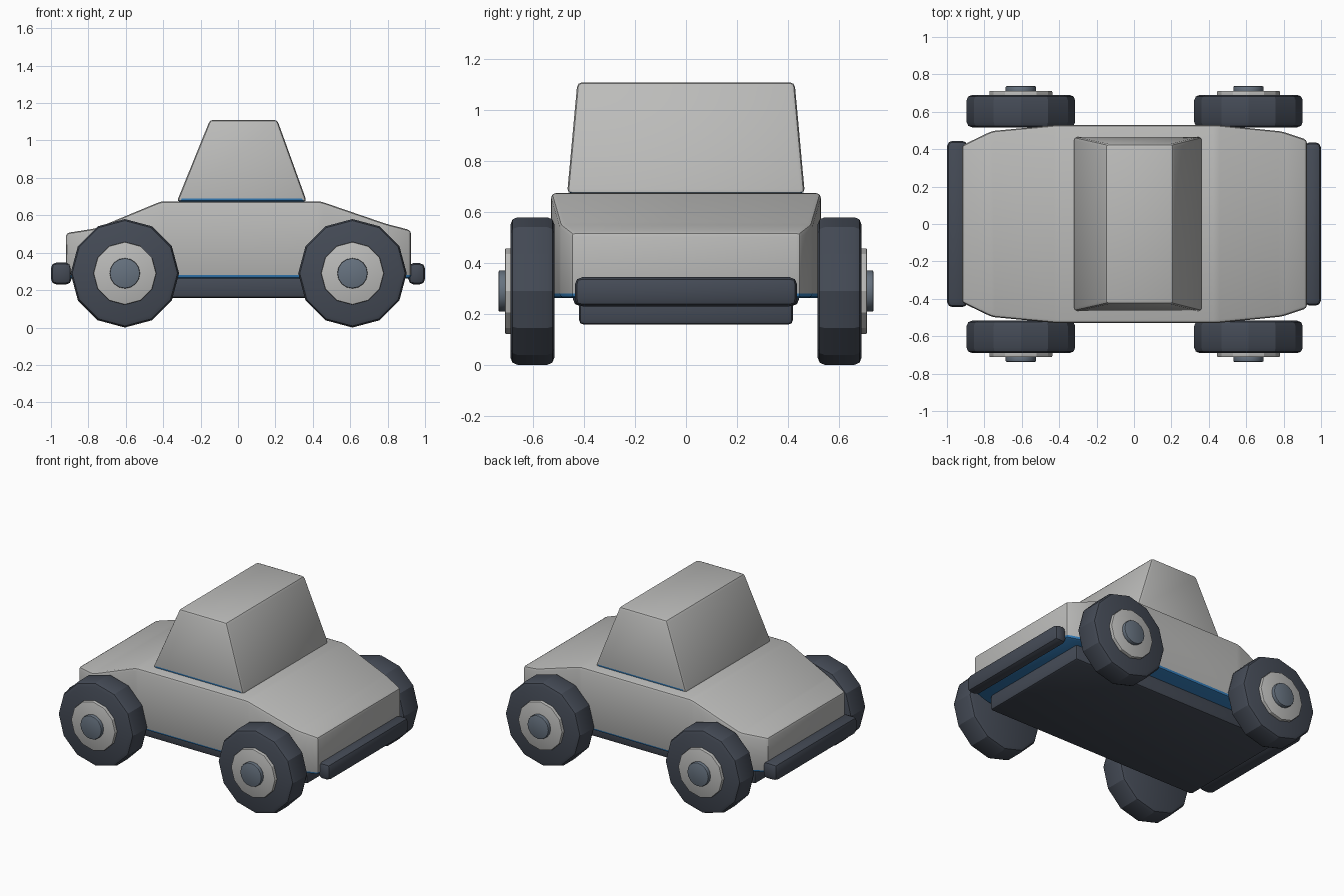
import bpy, bmesh, math

if "Cube" in bpy.data.objects:
    bpy.data.objects.remove(bpy.data.objects["Cube"])


def material(name, color):
    m = bpy.data.materials.new(name)
    m.diffuse_color = (*color, 1)
    m.use_nodes = True
    m.node_tree.nodes["Principled BSDF"].inputs["Base Color"].default_value = m.diffuse_color
    return m


GREY = material("light grey", (0.50, 0.50, 0.49))
DARK = material("dark slate", (0.058, 0.069, 0.092))
STEEL = material("steel slate", (0.135, 0.17, 0.215))
BLUE = material("underside blue", (0.035, 0.21, 0.50))


def finish(name, bm, mat, bevel, segments=2, under=None):
    """Bevel every real edge, colour it, optionally recolour downward faces."""
    bmesh.ops.recalc_face_normals(bm, faces=bm.faces)
    edges = [e for e in bm.edges if e.calc_face_angle(0) > math.radians(2)]
    bmesh.ops.bevel(bm, geom=edges, offset=bevel, segments=segments,
                    profile=0.5, affect='EDGES', clamp_overlap=True)
    bm.normal_update()
    me = bpy.data.meshes.new(name)
    me.materials.append(mat)
    if under:
        me.materials.append(under)
        for f in bm.faces:
            f.material_index = int(f.normal.z < -0.3)
    bm.to_mesh(me)
    bm.free()
    ob = bpy.data.objects.new(name, me)
    bpy.context.collection.objects.link(ob)
    return ob


def loft(name, sections, mat, bevel, under=None):
    """Join four-sided sections given as lists of points."""
    bm = bmesh.new()
    rings = [[bm.verts.new(p) for p in s] for s in sections]
    for a, b in zip(rings, rings[1:]):
        for i in range(4):
            j = (i + 1) % 4
            bm.faces.new((a[i], a[j], b[j], b[i]))
    bm.faces.new(rings[0])
    bm.faces.new(rings[-1])
    return finish(name, bm, mat, bevel, 2, under)


def rect_x(x, w, z0, z1):
    return [(x, -w, z0), (x, w, z0), (x, w, z1), (x, -w, z1)]


def rect_z(z, x0, x1, w):
    return [(x0, -w, z), (x1, -w, z), (x1, w, z), (x0, w, z)]


def disc(name, x, y0, y1, r, sides, mat, bevel, segments):
    """Closed cylinder along y with a corner pointing up."""
    bm = bmesh.new()
    ring = [(x + r * math.sin(2 * math.pi * i / sides),
             0.29 + r * math.cos(2 * math.pi * i / sides)) for i in range(sides)]
    a = [bm.verts.new((p, y0, q)) for p, q in ring]
    b = [bm.verts.new((p, y1, q)) for p, q in ring]
    for i in range(sides):
        j = (i + 1) % sides
        bm.faces.new((a[i], a[j], b[j], b[i]))
    bm.faces.new(a)
    bm.faces.new(b)
    bmesh.ops.recalc_face_normals(bm, faces=bm.faces)
    # round only the two rims
    rims = [e for e in bm.edges if abs(e.verts[0].co.y - e.verts[1].co.y) < 1e-5]
    bmesh.ops.bevel(bm, geom=rims, offset=bevel, segments=segments,
                    profile=0.5, affect='EDGES', clamp_overlap=True)
    me = bpy.data.meshes.new(name)
    me.materials.append(mat)
    bm.to_mesh(me)
    bm.free()
    bpy.context.collection.objects.link(bpy.data.objects.new(name, me))


# main body: x, half width, top height
BODY = [(-0.92, 0.42, 0.505), (-0.76, 0.497, 0.53), (-0.41, 0.53, 0.675),
        (0.44, 0.53, 0.675), (0.79, 0.495, 0.555), (0.925, 0.45, 0.52)]
loft("body", [rect_x(x, w, 0.262, z) for x, w, z in BODY], GREY, 0.018, BLUE)

# tapered cabin
loft("cabin", [rect_z(0.673, -0.327, 0.368, 0.467),
               rect_z(1.11, -0.15, 0.21, 0.427)], GREY, 0.018, BLUE)

# undertray and bumpers
loft("undertray", [rect_x(-0.82, 0.42, 0.158, 0.268),
                   rect_x(0.82, 0.42, 0.158, 0.268)], DARK, 0.018)
loft("rear_bumper", [rect_x(-1.0, 0.445, 0.23, 0.348),
                     rect_x(-0.89, 0.445, 0.23, 0.348)], DARK, 0.03)
loft("front_bumper", [rect_x(0.91, 0.437, 0.23, 0.345),
                      rect_x(1.0, 0.437, 0.23, 0.345)], DARK, 0.03)

# four wheels, each a tyre, a rim disc and a hub cap
for end, x in (("rear", -0.605), ("front", 0.612)):
    for side, s in (("right", -1), ("left", 1)):
        tag = f"{end}_{side}"
        disc(tag + "_tyre", x, s * 0.517, s * 0.69, 0.29, 12, DARK, 0.028, 2)
        disc(tag + "_rim", x, s * 0.67, s * 0.712, 0.168, 12, GREY, 0.006, 2)
        disc(tag + "_hub_cap", x, s * 0.70, s * 0.737, 0.081, 16, STEEL, 0.006, 2)

# soft bevels with crisp edges
bpy.ops.object.select_all(action='SELECT')
bpy.context.view_layer.objects.active = bpy.data.objects["body"]
bpy.ops.object.shade_smooth_by_angle(angle=math.radians(25))
